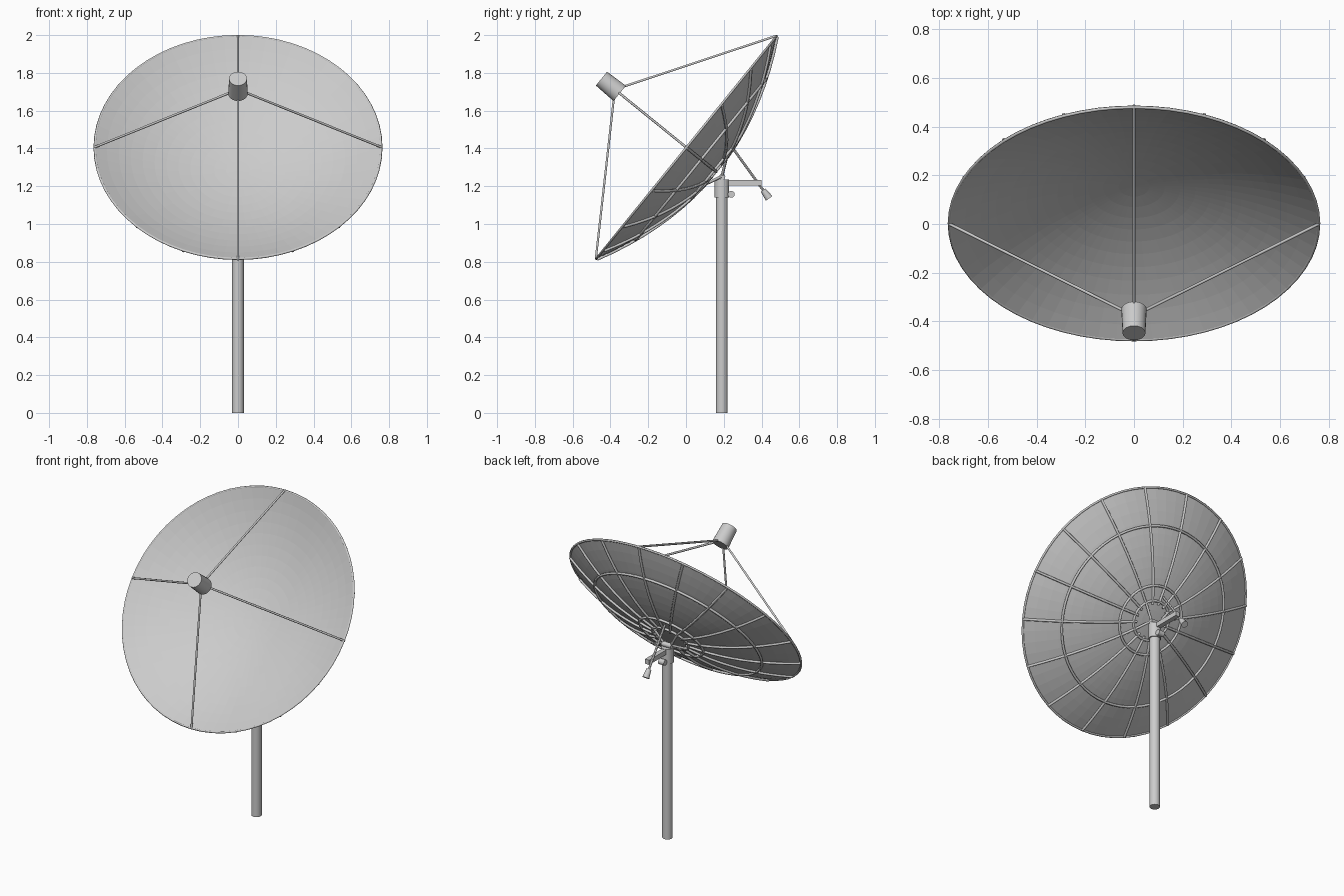
import bpy, bmesh, math
from mathutils import Matrix, Vector

if "Cube" in bpy.data.objects:
    bpy.data.objects.remove(bpy.data.objects["Cube"])

R, DEPTH = 0.758, 0.20             # dish radius and depth
TILT = math.atan2(0.777, 0.6295)
DISH = Matrix.Translation((0, 0, 1.407)) @ Matrix.Rotation(TILT, 4, 'X')  # local z = dish axis


def depth(r):
    return -DEPTH * (1 - (r / R) ** 2)


def polar(r, a, z):
    return Vector((r * math.cos(a), r * math.sin(a), z))


def mesh_object(name, bm, matrix=Matrix()):
    bmesh.ops.recalc_face_normals(bm, faces=bm.faces)
    me = bpy.data.meshes.new(name)
    bm.to_mesh(me)
    bm.free()
    ob = bpy.data.objects.new(name, me)
    ob.matrix_world = matrix
    bpy.context.collection.objects.link(ob)
    return ob


def rods(name, paths, radius, matrix=Matrix(), cyclic=False):
    cu = bpy.data.curves.new(name, 'CURVE')
    cu.dimensions = '3D'
    cu.bevel_depth = radius
    cu.bevel_resolution = 1
    cu.use_fill_caps = True
    for pts in paths:
        sp = cu.splines.new('POLY')
        sp.points.add(len(pts) - 1)
        for p, co in zip(sp.points, pts):
            p.co = (*co, 1)
        sp.use_cyclic_u = cyclic
    ob = bpy.data.objects.new(name, cu)
    ob.matrix_world = matrix
    bpy.context.collection.objects.link(ob)
    return ob


def cylinder(name, p1, p2, r1, r2=None, sides=24, matrix=Matrix()):
    p1, p2 = Vector(p1), Vector(p2)
    axis = p2 - p1
    bm = bmesh.new()
    bmesh.ops.create_cone(bm, cap_ends=True, segments=sides, radius1=r1,
                          radius2=r1 if r2 is None else r2, depth=axis.length)
    place = Matrix.Translation((p1 + p2) / 2) @ axis.to_track_quat('Z', 'Y').to_matrix().to_4x4()
    bm.transform(place)
    return mesh_object(name, bm, matrix)


# Parabolic reflector: spun profile given a thin wall
bm = bmesh.new()
prof = [bm.verts.new((R * i / 12, 0, depth(R * i / 12))) for i in range(13)]
edges = [bm.edges.new(p) for p in zip(prof, prof[1:])]
bmesh.ops.spin(bm, geom=prof + edges, axis=(0, 0, 1), cent=(0, 0, 0),
               angle=2 * math.pi, steps=64)
bmesh.ops.remove_doubles(bm, verts=bm.verts, dist=1e-4)
dish = mesh_object("dish_reflector", bm, DISH)
mod = dish.modifiers.new("wall", 'SOLIDIFY')
mod.thickness = 0.005
mod.offset = 0


# Rim tube, backing rings and radial ribs
def ring(r, drop):
    return [polar(r, 2 * math.pi * i / 64, depth(r) - drop) for i in range(64)]


rods("dish_rim", [ring(R, 0.003)], 0.007, DISH, True)
rods("backing_rings", [ring(r, 0.009) for r in (0.12, 0.21, 0.55)], 0.008, DISH, True)
radii = [0.10 + (R - 0.10) * i / 8 for i in range(9)]
rods("backing_ribs", [[polar(r, math.pi * k / 8, depth(r) - 0.009) for r in radii]
                      for k in range(16)], 0.008, DISH)

# Feed horn and its four support struts
cylinder("feed_horn", (0, 0, 0.452), (0, 0, 0.576), 0.052, 0.047, matrix=DISH)
rods("feed_struts", [[polar(R, k * math.pi / 2, 0), polar(0.042, k * math.pi / 2, 0.458)]
                     for k in range(4)], 0.0065, DISH)

# Hub brackets joining the dish to the pivot
rods("hub_brackets", [[polar(0.12, math.pi / 4 + k * math.pi / 2, depth(0.12) - 0.01),
                       Vector((0.025 if k in (0, 3) else -0.025, 0, -0.245))]
                      for k in range(4)], 0.008, DISH)

# Mast, sleeve, pivot and clamp bolt
cylinder("mast", (0, 0.19, 0), (0, 0.19, 1.2), 0.031)
cylinder("mast_sleeve", (0, 0.19, 1.14), (0, 0.19, 1.235), 0.038)
cylinder("pivot_pin", (-0.035, 0.192, 1.25), (0.035, 0.192, 1.25), 0.016, sides=16)
cylinder("clamp_bolt", (-0.02, 0.24, 1.157), (0.02, 0.24, 1.157), 0.018, sides=16)

# Rear arm
bm = bmesh.new()
bmesh.ops.create_cube(bm, size=1)
bm.transform(Matrix.Translation((0, 0.31, 1.218)) @ Matrix.Diagonal((0.03, 0.18, 0.03, 1)))
mesh_object("rear_arm", bm)

# Tilt actuator: rod from dish back down past the arm, with motor at the end
top, low = Vector((-0.02, 0.245, 1.405)), Vector((-0.02, 0.408, 1.18))
cylinder("actuator_rod", top, low, 0.007, sides=12)
along = (low - top).normalized()
cylinder("actuator_motor", low, low + along * 0.055, 0.015, 0.021, sides=16)

for ob in list(bpy.context.scene.objects):
    if ob.type == 'MESH' and ob is not dish:
        bpy.ops.object.select_all(action='DESELECT')
        ob.select_set(True)
        bpy.context.view_layer.objects.active = ob
        bpy.ops.object.shade_smooth_by_angle()
